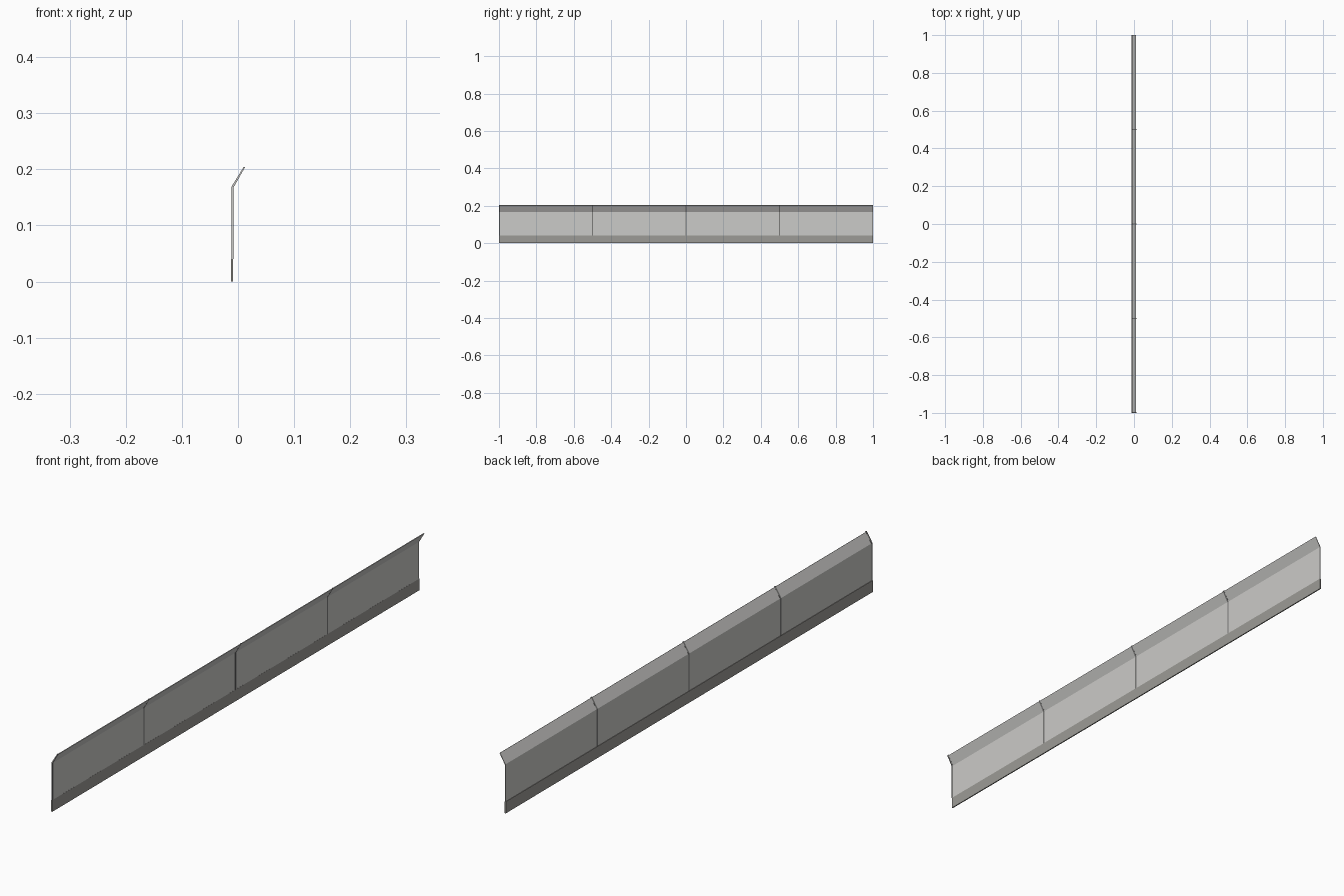
import bpy, bmesh
from mathutils import Vector

if "Cube" in bpy.data.objects:
    bpy.data.objects.remove(bpy.data.objects["Cube"])


def material(name, rgb):
    m = bpy.data.materials.new(name)
    m.diffuse_color = (*rgb, 1)
    m.use_nodes = True
    m.node_tree.nodes["Principled BSDF"].inputs["Base Color"].default_value = m.diffuse_color
    return m


LIGHT = material("light grey", (0.60, 0.595, 0.58))
WARM = material("warm grey", (0.335, 0.33, 0.305))
DARK = material("joint grey", (0.20, 0.20, 0.195))


def extrude(name, profile, y0, y1, mat):
    """Extrude an x-z outline along y."""
    bm = bmesh.new()
    face = bm.faces.new([bm.verts.new((x, y0, z)) for x, z in profile])
    res = bmesh.ops.extrude_face_region(bm, geom=[face])
    verts = [g for g in res["geom"] if isinstance(g, bmesh.types.BMVert)]
    bmesh.ops.translate(bm, verts=verts, vec=Vector((0, y1 - y0, 0)))
    bmesh.ops.recalc_face_normals(bm, faces=bm.faces)
    mesh = bpy.data.meshes.new(name)
    bm.to_mesh(mesh)
    bm.free()
    mesh.materials.append(mat)
    ob = bpy.data.objects.new(name, mesh)
    bpy.context.collection.objects.link(ob)
    return ob


# Outlines: base strip, upright panel, tilted lip, joint cover around both
BASE = [(-0.0125, 0), (-0.0085, 0), (-0.0085, 0.04), (-0.0125, 0.04)]
PANEL = [(-0.011, 0.04), (-0.0087, 0.04), (-0.0087, 0.1675), (-0.011, 0.1685)]
LIP = [(-0.011, 0.1685), (-0.0087, 0.1675), (0.0115, 0.2020), (0.0095, 0.2030)]
JOINT = [(-0.0115, 0.04), (-0.0082, 0.04), (-0.0082, 0.1672),
         (0.0125, 0.2037), (0.0105, 0.2048), (-0.0115, 0.1690)]

# Four identical sections, each starting with a joint cover
for i in range(4):
    y = -1 + i * 0.5
    extrude(f"base_strip_{i + 1}", BASE, y, y + 0.5, WARM)
    extrude(f"panel_{i + 1}", PANEL, y, y + 0.5, LIGHT)
    extrude(f"top_lip_{i + 1}", LIP, y, y + 0.5, LIGHT)
    start = y if i == 0 else y - 0.003
    extrude(f"joint_cover_{i + 1}", JOINT, start, start + 0.006, DARK)
